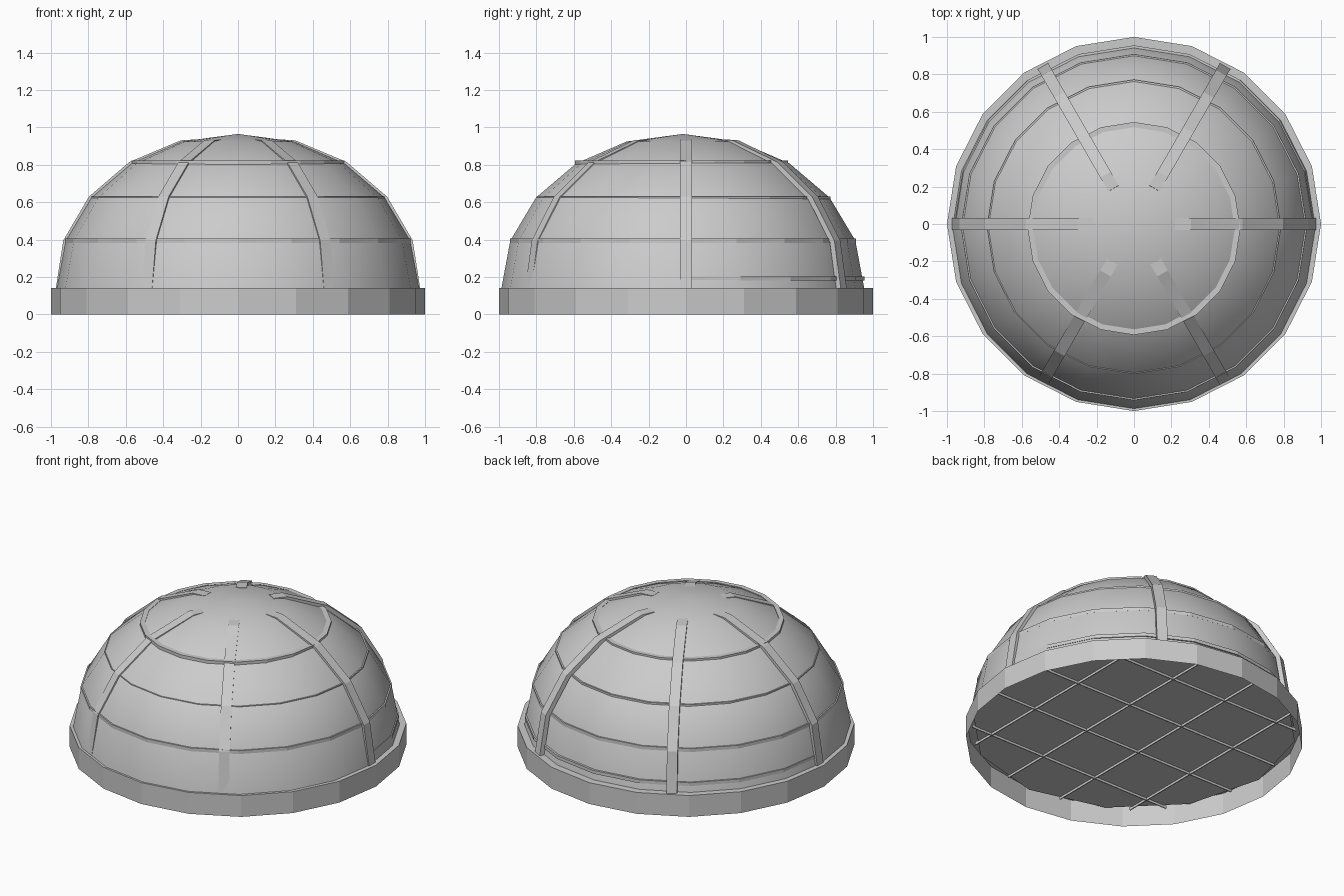
import bpy
from math import sin, cos, pi, radians

if "Cube" in bpy.data.objects:
    bpy.data.objects.remove(bpy.data.objects["Cube"])

SIDES = 20
R, H, Z0, DY = 0.97, 0.825, 0.14, -0.017
FLOOR_Z = 0.105


def make(name, verts, faces, smooth=False):
    me = bpy.data.meshes.new(name)
    me.from_pydata(verts, [], faces)
    me.update()
    ob = bpy.data.objects.new(name, me)
    bpy.context.collection.objects.link(ob)
    for p in me.polygons:
        p.use_smooth = smooth
    return ob


def revolve(name, profile, closed=False, dy=0.0, smooth=False, apex=None):
    """Turn an (r, z) profile around the z axis; apex closes its last ring."""
    n = len(profile)
    verts = [(r * cos(2 * pi * i / SIDES), r * sin(2 * pi * i / SIDES) + dy, z)
             for i in range(SIDES) for r, z in profile]
    faces = []
    for i in range(SIDES):
        a, b = i * n, (i + 1) % SIDES * n
        for j in range(n if closed else n - 1):
            k = (j + 1) % n
            faces.append((a + j, b + j, b + k, a + k))
        if apex:
            faces.append((a + n - 1, b + n - 1, SIDES * n))
    if apex:
        verts.append((0, dy, apex))
    return make(name, verts, faces, smooth)


def box(name, center, size):
    v = [(center[0] + sx * size[0] / 2, center[1] + sy * size[1] / 2, center[2] + sz * size[2] / 2)
         for sx in (-1, 1) for sy in (-1, 1) for sz in (-1, 1)]
    f = [(0, 1, 3, 2), (4, 6, 7, 5), (0, 4, 5, 1), (2, 3, 7, 6), (0, 2, 6, 4), (1, 5, 7, 3)]
    return make(name, v, f)


# Base ring: thin faceted skirt with a narrow lip
revolve("base_ring", [(1, 0), (1, Z0), (0.95, Z0)])

# Dome: smooth half ellipsoid
steps = [radians(90 - 18 * i) for i in range(5)]
revolve("dome", [(R * sin(t), Z0 + H * cos(t)) for t in steps], dy=DY, smooth=True, apex=Z0 + H)

# Horizontal bands, nearly flush with the dome
for i, (r, z, dy) in enumerate([(0.96, 0.203, -0.005), (0.925, 0.405, -0.017),
                                (0.786, 0.63, -0.014), (0.569, 0.823, -0.024)]):
    revolve(f"band_{i + 1}", [(r, z - 0.022), (r, z), (r - 0.03, z), (r - 0.03, z - 0.022)], True, dy)

# Six meridian ribs following the dome
path = [(0.974, 0.14), (0.934, 0.396), (0.797, 0.63), (0.581, 0.815), (0.305, 0.931), (0.22, 0.936)]
for i in range(6):
    a = i * pi / 3
    rv, rf = [], []
    for r, z in path:
        for s, d in ((-1, 0), (1, 0), (1, 1), (-1, 1)):
            x, y = r - 0.03 * d * r, s * 0.032
            rv.append((x * cos(a) - y * sin(a), x * sin(a) + y * cos(a), z - 0.03 * d * (z - Z0)))
    for k in range(0, len(path) * 4 - 4, 4):
        for j in range(4):
            m = (j + 1) % 4
            rf.append((k + j, k + m, k + 4 + m, k + 4 + j))
    e = 4 * (len(path) - 1)
    rf += [(3, 2, 1, 0), (e, e + 1, e + 2, e + 3)]
    make(f"rib_{i + 1}", rv, rf)

# Recessed twelve-sided floor
make("floor", [(0.97 * cos(pi * i / 6), 0.97 * sin(pi * i / 6), FLOOR_Z) for i in range(12)],
     [tuple(reversed(range(12)))])

# Floor grid bars in both directions
for c in (-0.6, -0.2, 0.2, 0.6):
    length = 2 * 0.94 * (1 - c * c) ** 0.5
    box("floor_bar_x", (0, c, FLOOR_Z - 0.005), (length, 0.006, 0.02))
    box("floor_bar_y", (c, 0, FLOOR_Z - 0.005), (0.006, length, 0.02))
